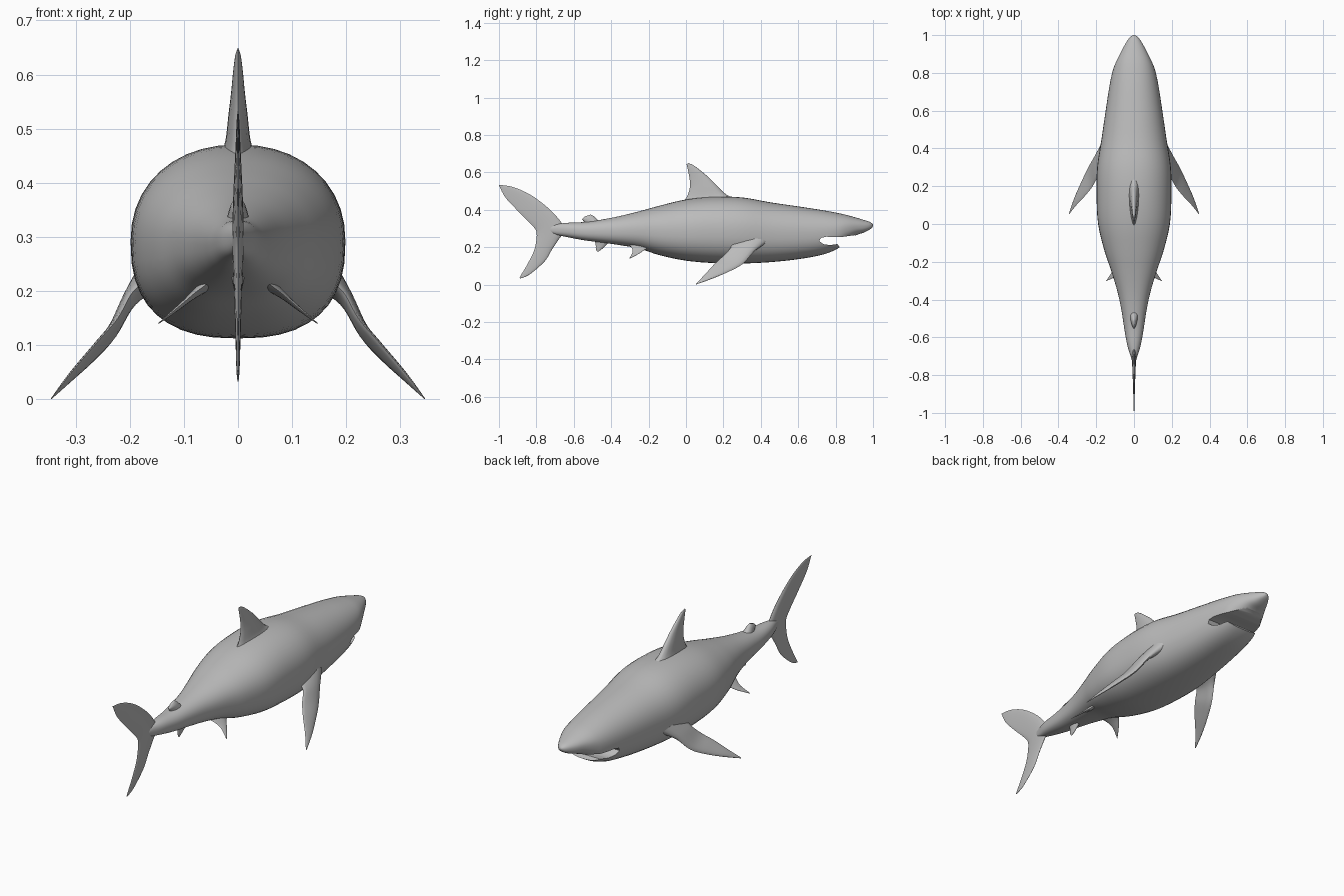
import bpy, bmesh, math
from mathutils import Vector

grey = bpy.data.materials.new("shark grey")
grey.diffuse_color = (0.5, 0.5, 0.5, 1)


def smooth_rows(rows, steps):
    """Catmull-Rom interpolation through rows of numbers."""
    out = []
    for i in range(len(rows) - 1):
        a, b, c, d = (rows[max(0, min(len(rows) - 1, i + k))] for k in (-1, 0, 1, 2))
        for s in range(steps):
            t = s / steps
            out.append([0.5 * (2 * q + (r - p) * t + (2 * p - 5 * q + 4 * r - u) * t * t
                               + (3 * q - p - 3 * r + u) * t ** 3)
                        for p, q, r, u in zip(a, b, c, d)])
    return out + [list(rows[-1])]


def loft(name, rings, angle=40):
    """Skin closed rings of points and cap both ends."""
    bm = bmesh.new()
    loops = [[bm.verts.new(p) for p in ring] for ring in rings]
    n = len(loops[0])
    for a, b in zip(loops, loops[1:]):
        for i in range(n):
            bm.faces.new((a[i], a[(i + 1) % n], b[(i + 1) % n], b[i]))
    bm.faces.new(loops[0][::-1])
    bm.faces.new(loops[-1])
    bmesh.ops.recalc_face_normals(bm, faces=bm.faces)
    me = bpy.data.meshes.new(name)
    bm.to_mesh(me)
    bm.free()
    me.materials.append(grey)
    ob = bpy.data.objects.new(name, me)
    bpy.context.collection.objects.link(ob)
    shade(ob, angle)
    return ob


def shade(ob, angle):
    bpy.ops.object.select_all(action='DESELECT')
    ob.select_set(True)
    bpy.context.view_layer.objects.active = ob
    bpy.ops.object.shade_smooth_by_angle(angle=math.radians(angle))


def fin(name, stations, normal, steps=6, n=8):
    """Lens-section fin; station = leading xyz, trailing xyz, half thickness."""
    normal = Vector(normal).normalized()
    rings = []
    for r in smooth_rows(stations, steps):
        lead, trail, half = Vector(r[:3]), Vector(r[3:6]), max(r[6], 0.0008)
        ring = []
        for i in range(2 * n):
            a = math.pi * i / n
            t = (1 - math.cos(a)) / 2
            w = half * math.sin(a) * (1.25 - 0.6 * t)
            ring.append(lead.lerp(trail, t) + normal * w)
        rings.append(ring)
    return loft(name, rings, 60)


def mid_fin(name, rows):
    """Centre-line fin; row = leading y z, trailing y z, half thickness."""
    return fin(name, [(0, a, b, 0, c, d, h) for a, b, c, d, h in rows], (1, 0, 0))


# Body: y, top z, bottom z, half width
body_rows = [
    (-0.74, .308, .285, .006), (-0.70, .322, .268, .018), (-0.64, .330, .255, .036),
    (-0.55, .334, .238, .052), (-0.46, .346, .226, .066), (-0.36, .365, .212, .087),
    (-0.25, .392, .192, .120), (-0.14, .422, .157, .157), (0.00, .455, .128, .190),
    (0.15, .470, .115, .198), (0.30, .466, .113, .195), (0.45, .440, .120, .172),
    (0.60, .418, .136, .150), (0.73, .398, .160, .130), (0.81, .383, .192, .113),
    (0.86, .372, .232, .094), (0.91, .358, .264, .069), (0.95, .346, .278, .048),
    (0.98, .336, .293, .029), (0.995, .327, .305, .014), (1.0, .320, .314, .004)]
rings = []
for y, top, bot, w in smooth_rows(body_rows, 4):
    mid = (top + bot) / 2
    ring = []
    for i in range(40):
        a = 2 * math.pi * i / 40
        c, s = math.cos(a), math.sin(a)
        e = 2 / 2.15 if s > 0 else 2 / 2.5
        ring.append((w * math.copysign(abs(c) ** e, c), y,
                     mid + (top - bot) / 2 * math.copysign(abs(s) ** e, s)))
    rings.append(ring)
body = loft("body", rings)

# Open mouth, cut right through the head
mouth = [(.712, .233), (.722, .250), (.75, .256), (.83, .254), (.90, .264), (.93, .262),
         (.95, .15), (.84, .15), (.825, .195), (.81, .217), (.77, .211), (.735, .216)]
cutter = loft("mouth_cutter", [[(x, y, z) for y, z in mouth] for x in (-.3, .3)])
cutter.hide_render = True
cutter.hide_set(True)
cut = body.modifiers.new("mouth", 'BOOLEAN')
cut.operation, cut.object, cut.solver = 'DIFFERENCE', cutter, 'EXACT'
bpy.context.view_layer.objects.active = body
bpy.ops.object.modifier_apply(modifier="mouth")
bpy.data.objects.remove(cutter)
shade(body, 40)

# Fins on the centre line
mid_fin("dorsal_fin", [
    (.29, .445, -.03, .43, .036), (.215, .482, .002, .465, .024), (.165, .530, .020, .515, .018),
    (.125, .570, .020, .560, .013), (.08, .608, .012, .605, .009), (.04, .638, .006, .632, .005),
    (.012, .649, .003, .643, .001)])
mid_fin("second_dorsal_fin", [
    (-.44, .325, -.545, .315, .024), (-.47, .345, -.545, .335, .019), (-.492, .365, -.555, .350, .013),
    (-.51, .375, -.54, .364, .005)])
mid_fin("anal_fin", [
    (-.40, .240, -.49, .240, .016), (-.43, .207, -.483, .215, .009), (-.452, .188, -.482, .192, .005),
    (-.468, .176, -.475, .177, .001)])
mid_fin("tail_fin", [
    (-1.0, .533, -.998, .526, .001), (-.93, .523, -.965, .465, .003), (-.84, .485, -.90, .395, .005),
    (-.755, .425, -.84, .335, .008), (-.69, .362, -.805, .295, .010), (-.65, .295, -.798, .268, .011),
    (-.685, .235, -.802, .225, .009), (-.715, .190, -.815, .175, .007), (-.755, .125, -.85, .105, .005),
    (-.835, .055, -.88, .055, .003), (-.885, .033, -.891, .035, .001)])

# Paired fins
for s, side in ((1, "right"), (-1, "left")):
    def pair(name, rows, normal):
        fin(side + name, [(s * r[0], r[1], r[2], s * r[3], r[4], r[5], r[6]) for r in rows],
            (s * normal[0], normal[1], normal[2]))
    pair("_pectoral_fin", [
        (.165, .43, .225, .150, .235, .235, .030), (.203, .365, .178, .193, .240, .200, .015),
        (.238, .305, .112, .222, .195, .150, .011), (.272, .235, .072, .258, .150, .108, .009),
        (.312, .145, .034, .305, .100, .053, .006), (.345, .055, .001, .343, .052, .004, .001)],
        (.75, 0, .66))
    pair("_pelvic_fin", [
        (.055, -.17, .215, .050, -.31, .218, .014), (.085, -.215, .190, .078, -.292, .198, .007),
        (.115, -.252, .165, .105, -.285, .175, .004), (.147, -.30, .140, .145, -.302, .142, .001)],
        (.5, 0, .86))
